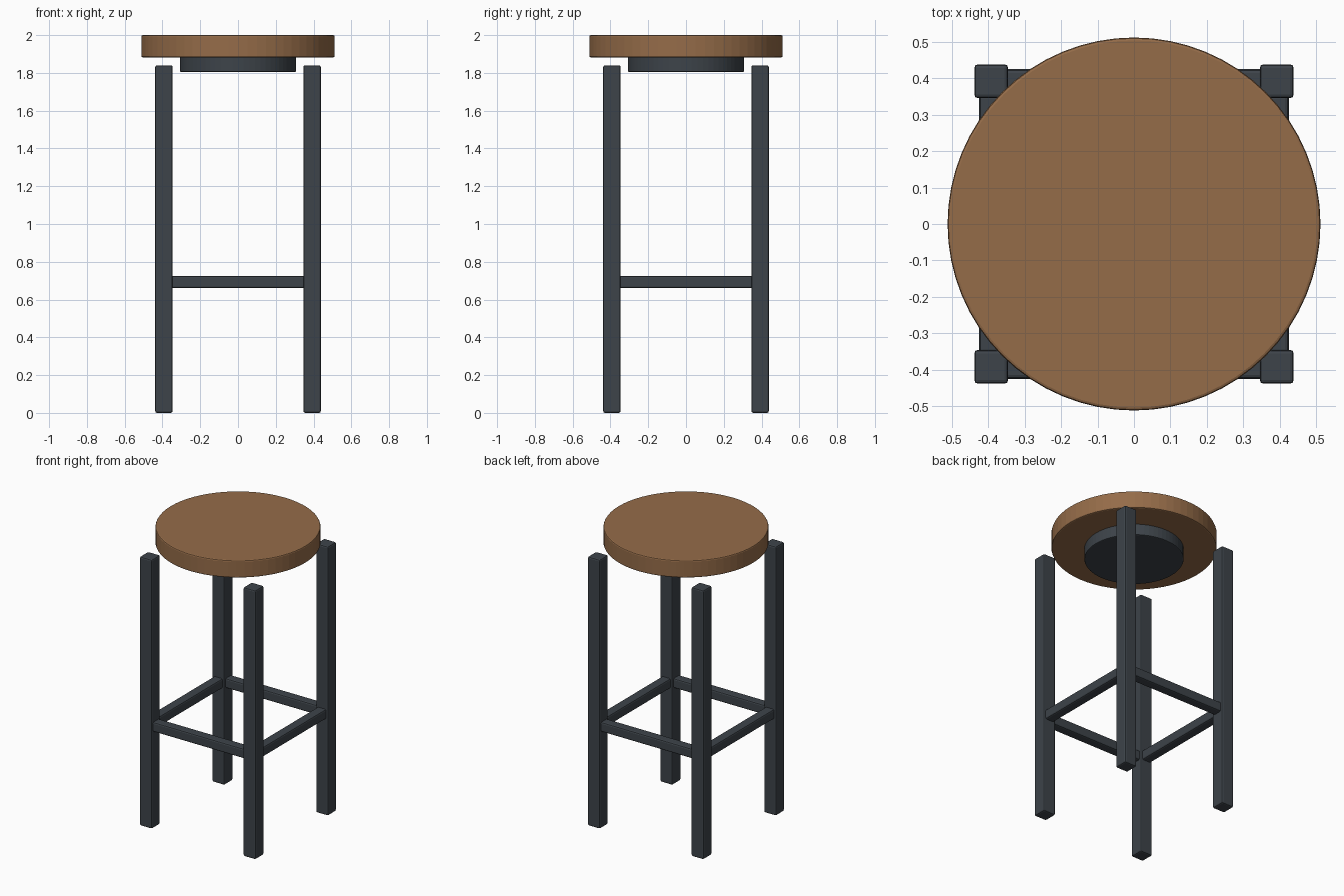
import bpy

if "Cube" in bpy.data.objects:
    bpy.data.objects.remove(bpy.data.objects["Cube"])


def material(name, rgb):
    m = bpy.data.materials.new(name)
    m.diffuse_color = (*rgb, 1)
    m.use_nodes = True
    m.node_tree.nodes["Principled BSDF"].inputs["Base Color"].default_value = m.diffuse_color
    return m


WOOD = material("warm_wood", (0.30, 0.15, 0.066))
METAL = material("dark_metal", (0.047, 0.057, 0.068))


def finish(obj, name, mat, bevel):
    obj.name = name
    obj.data.materials.append(mat)
    mod = obj.modifiers.new("soft_edges", 'BEVEL')
    mod.width = bevel
    mod.segments = 2
    mod.limit_method = 'ANGLE'
    return obj


def box(name, center, size, mat, bevel=0.01):
    bpy.ops.mesh.primitive_cube_add(size=1, location=center)
    obj = bpy.context.object
    obj.scale = size
    bpy.ops.object.transform_apply(location=False, rotation=False, scale=True)
    return finish(obj, name, mat, bevel)


def disc(name, radius, bottom, top, mat, bevel):
    bpy.ops.mesh.primitive_cylinder_add(vertices=64, radius=radius, depth=top - bottom,
                                        location=(0, 0, (bottom + top) / 2))
    return finish(bpy.context.object, name, mat, bevel)


# Round seat and the mounting plate under it
disc("seat", 0.512, 1.882, 2.0, WOOD, 0.008)
disc("mounting_plate", 0.308, 1.805, 1.884, METAL, 0.006)

# Square legs and the footrest rails between them
LEG = 0.392
for side, s in (("negative", -1), ("positive", 1)):
    for end, e in (("front", -1), ("back", 1)):
        box(f"leg_{end}_{side}", (s * LEG, e * LEG, 0.92), (0.093, 0.093, 1.84), METAL)
    box(f"cross_rail_{side}", (0, s * LEG, 0.693), (0.71, 0.066, 0.066), METAL)
    box(f"side_rail_{side}", (s * LEG, 0, 0.693), (0.066, 0.71, 0.066), METAL)
